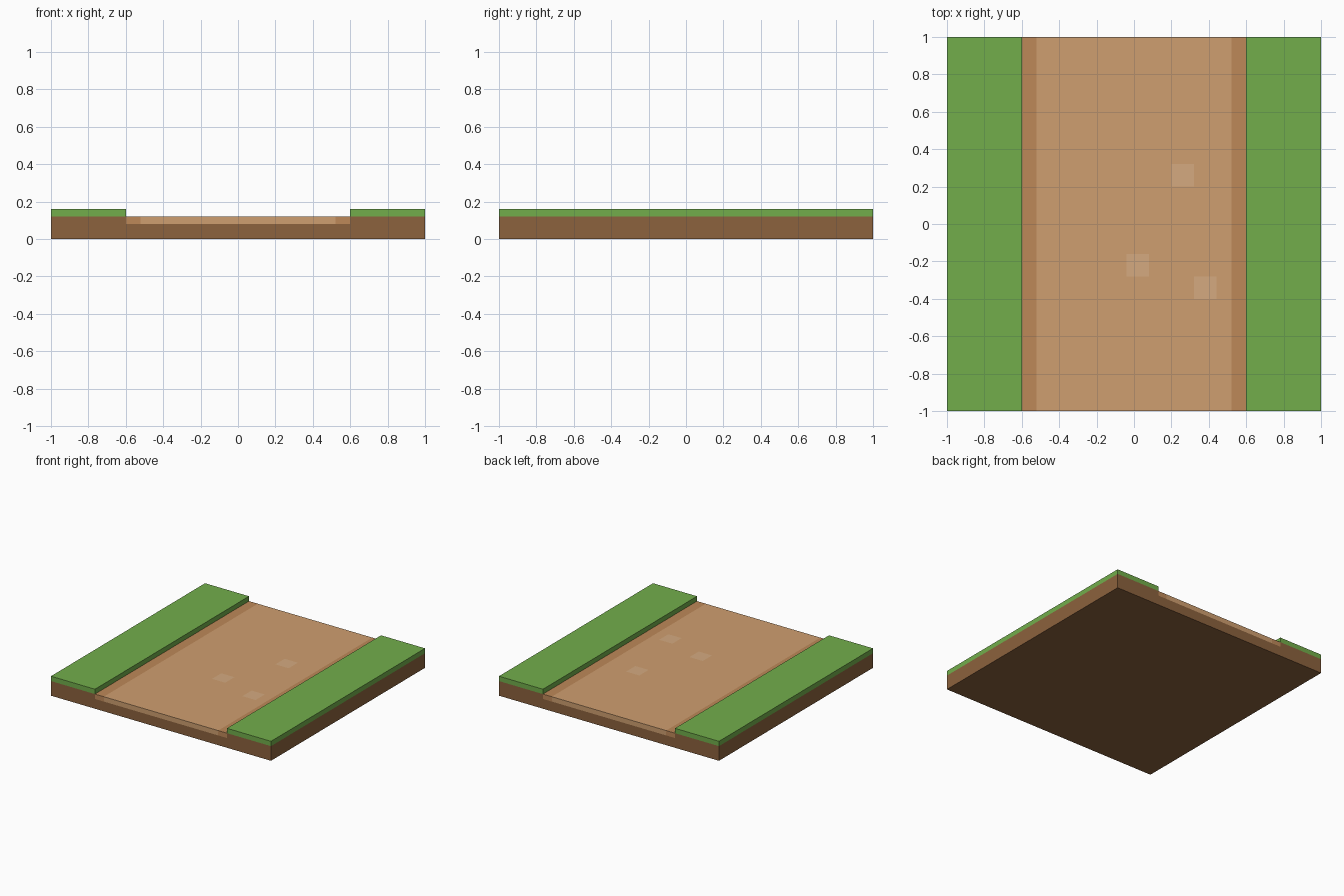
import bpy, bmesh

if "Cube" in bpy.data.objects:
    bpy.data.objects.remove(bpy.data.objects["Cube"])


def material(name, hex_rgb):
    def lin(c):
        c /= 255
        return c / 12.92 if c <= 0.04045 else ((c + 0.055) / 1.055) ** 2.4
    m = bpy.data.materials.new(name)
    m.diffuse_color = [lin((hex_rgb >> s) & 255) for s in (16, 8, 0)] + [1]
    m.use_nodes = True
    m.node_tree.nodes["Principled BSDF"].inputs["Base Color"].default_value = m.diffuse_color
    return m


def finish(name, bm, *mats):
    bmesh.ops.recalc_face_normals(bm, faces=bm.faces)
    me = bpy.data.meshes.new(name)
    bm.to_mesh(me)
    bm.free()
    for m in mats:
        me.materials.append(m)
    ob = bpy.data.objects.new(name, me)
    bpy.context.collection.objects.link(ob)
    return ob


def extruded(profile):
    """Extrude an (x, z) outline along the full tile length in y."""
    bm = bmesh.new()
    face = bm.faces.new([bm.verts.new((x, -1, z)) for x, z in profile])
    new = bmesh.ops.extrude_face_region(bm, geom=[face])["geom"]
    bmesh.ops.translate(bm, vec=(0, 2, 0),
                        verts=[v for v in new if isinstance(v, bmesh.types.BMVert)])
    return bm


def strip(x0, x1, z0, z1):
    return extruded([(x0, z0), (x1, z0), (x1, z1), (x0, z1)])


soil = material("soil", 0x8C623D)
grass = material("grass", 0x72AE4B)
dirt = material("dirt", 0xCF9F70)
dirt_edge = material("dirt_edge", 0xBE8959)
dirt_light = material("dirt_light", 0xD5AA80)

# Soil base with a shallow channel for the path
finish("soil_base", extruded([(-1, 0), (1, 0), (1, .12), (.6, .12),
                              (.6, .08), (-.6, .08), (-.6, .12), (-1, .12)]), soil)

# Grass banks and darker path borders on both sides
for side, s in (("left", -1), ("right", 1)):
    finish(f"grass_bank_{side}", strip(.6 * s, s, .12, .16), grass)
    finish(f"path_border_{side}", strip(.52 * s, .6 * s, .08, .12), dirt_edge)

# Path with flush, lighter square patches cut into its top
patch_size = .12
patches = [(.26, .26), (.02, -.22), (.38, -.34)]
bm = strip(-.52, .52, .08, .12)
h = patch_size / 2
for centre in patches:
    for axis in (0, 1):
        for d in (-h, h):
            co, no = [0, 0, 0], [0, 0, 0]
            co[axis], no[axis] = centre[axis] + d, 1
            bmesh.ops.bisect_plane(bm, geom=bm.verts[:] + bm.edges[:] + bm.faces[:],
                                   plane_co=co, plane_no=no)
for f in bm.faces:
    c = f.calc_center_median()
    if c.z > .119 and any(abs(c.x - x) < h and abs(c.y - y) < h for x, y in patches):
        f.material_index = 1
finish("dirt_path", bm, dirt, dirt_light)
